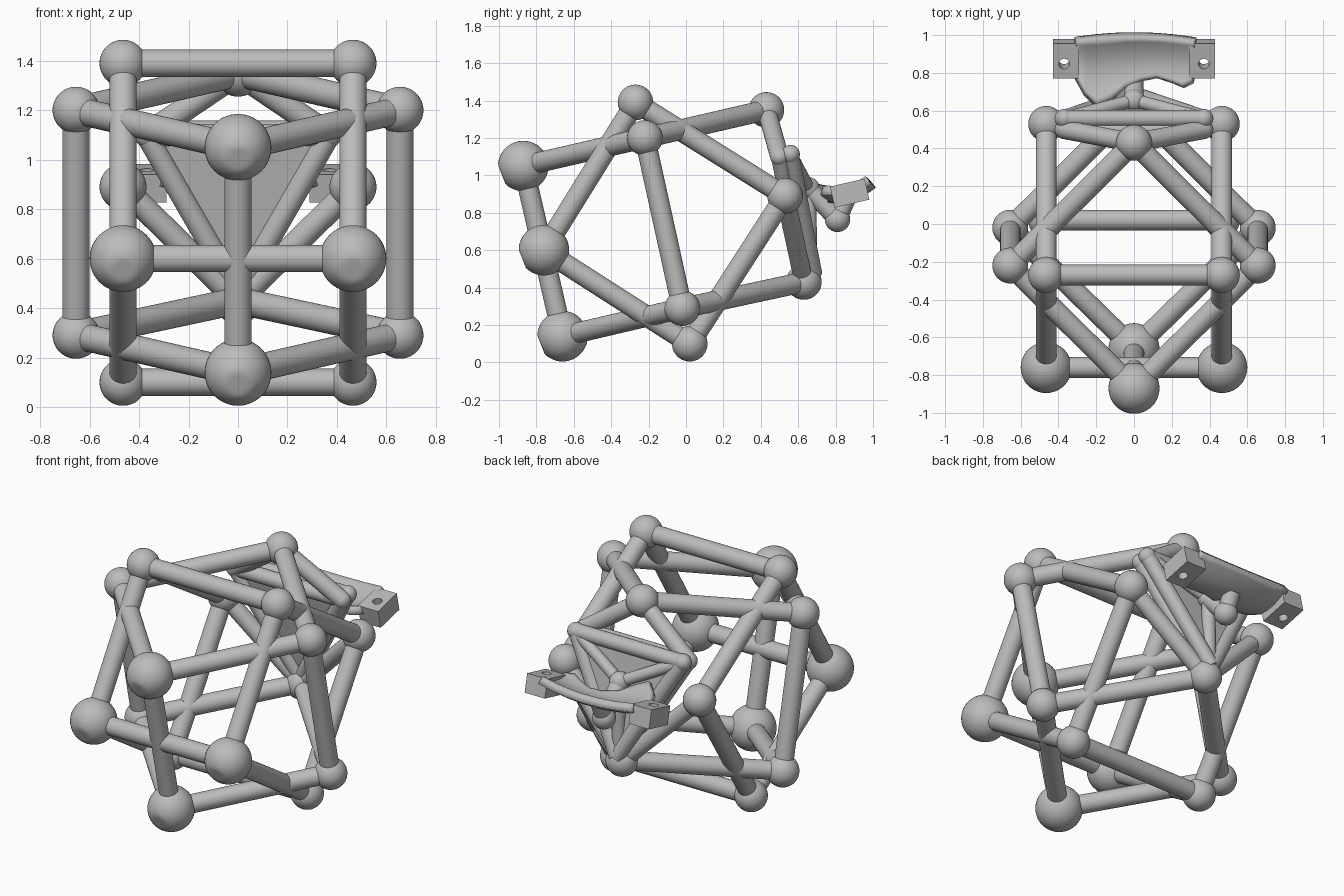
import bpy, bmesh
from math import radians
from mathutils import Vector

if "Cube" in bpy.data.objects:
    bpy.data.objects.remove(bpy.data.objects["Cube"], do_unlink=True)

grey = bpy.data.materials.new("plain grey")
grey.use_nodes = True
grey.diffuse_color = (0.5, 0.5, 0.5, 1)
grey.node_tree.nodes["Principled BSDF"].inputs["Base Color"].default_value = (0.5, 0.5, 0.5, 1)


def finish(name, smooth=True):
    ob = bpy.context.object
    ob.name = name
    ob.data.materials.append(grey)
    if smooth:
        bpy.ops.object.shade_smooth_by_angle(angle=radians(40))
    return ob


def bar(name, a, b, r=0.055):
    a, b = Vector(a), Vector(b)
    bpy.ops.mesh.primitive_cylinder_add(vertices=32, radius=r, depth=(b - a).length, location=(a + b) / 2)
    bpy.context.object.rotation_euler = (b - a).to_track_quat('Z', 'Y').to_euler()
    return finish(name)


def ball(name, p, r=0.095):
    bpy.ops.mesh.primitive_uv_sphere_add(segments=40, ring_count=24, radius=r, location=p)
    return finish(name)


def mesh_object(name, bm, smooth=False):
    me = bpy.data.meshes.new(name)
    bmesh.ops.recalc_face_normals(bm, faces=bm.faces)
    bm.to_mesh(me)
    bm.free()
    ob = bpy.data.objects.new(name, me)
    bpy.context.collection.objects.link(ob)
    bpy.ops.object.select_all(action='DESELECT')
    ob.select_set(True)
    bpy.context.view_layer.objects.active = ob
    return finish(name, smooth)


# Two interlocked tilted cube frames
front_top, front_low = (0, -0.87, 1.05), (0, -0.66, 0.14)
back_top, back_low = (0, 0.43, 1.35), (0, 0.63, 0.43)
side_top, side_low = (0.655, -0.22, 1.2), (0.655, -0.02, 0.29)
ring = [(0.465, -0.76, 0.6), (0.465, -0.27, 1.39), (0.465, 0.53, 0.89), (0.465, 0.02, 0.1)]


def flip(p):
    return (-p[0], p[1], p[2])


bar("front_upright", front_top, front_low)
for side, f in (("left", lambda p: p), ("right", flip)):
    bar(side + "_upright", f(side_top), f(side_low))
    for level, a, m, b in (("upper", front_top, side_top, back_top), ("lower", front_low, side_low, back_low)):
        bar(f"{side}_{level}_front_bar", a, f(m))
        bar(f"{side}_{level}_back_bar", f(m), b)
    for i in range(4):
        bar(f"{side}_ring_bar", f(ring[i]), f(ring[(i + 1) % 4]))
        ball(f"{side}_ring_joint", f(ring[i]), 0.135 if i == 0 else 0.095)
    ball(side + "_top_joint", f(side_top))
    ball(side + "_low_joint", f(side_low))
for i in (0, 1, 3):
    bar("cross_bar", ring[i], flip(ring[i]))
for p, r in ((front_top, 0.135), (front_low, 0.135), (back_top, 0.095), (back_low, 0.095)):
    ball("centre_joint", p, r)

# Worn flats on the large front joints
cut = Vector((0, -0.93, -0.37)).normalized()
for ob in bpy.data.objects:
    if "joint" in ob.name and ob.dimensions.x > 0.25:
        for v in ob.data.vertices:
            over = v.co.dot(cut) - 0.124
            if over > 0:
                v.co -= cut * over

# Triangular back mount: two tiers of bars around a solid panel
corner = (0.37, 0.5, 1.1)
out = Vector((0, 0.977, 0.213))
tip = Vector((0, 0.625, 0.46))
hub = (0, 0.655, 0.93)
for side, f in (("left", lambda p: p), ("right", flip)):
    c = Vector(f(corner))
    bar(side + "_mount_brace", back_top, c, 0.05)
    bar(side + "_mount_stay", f(ring[2]), back_low, 0.05)
    for k in (0, 0.06):
        bar(side + "_mount_bar", c + out * k, tip + out * k, 0.045)
        ball(side + "_mount_corner", c + out * k, 0.05)
    bar(side + "_hub_strut", c + out * 0.06, hub, 0.035)
for k in (0, 0.06):
    bar("mount_top_bar", Vector(corner) + out * k, Vector(flip(corner)) + out * k, 0.045)
bar("hub_low_strut", hub, tip + out * 0.04, 0.04)

bm = bmesh.new()
tri = [Vector(corner), Vector(flip(corner)), tip]
lo = [bm.verts.new(p - out * 0.01) for p in tri]
hi = [bm.verts.new(p + out * 0.08) for p in tri]
bm.faces.new(lo)
bm.faces.new(hi)
for i in range(3):
    j = (i + 1) % 3
    bm.faces.new((lo[i], lo[j], hi[j], hi[i]))
mesh_object("mount_panel", bm)

# Arm that carries the pad
elbow = (0, 0.81, 0.765)
ball("arm_hub", hub, 0.06)
bar("arm", hub, elbow, 0.05)
ball("arm_elbow", elbow, 0.068)
bar("pad_post", elbow, (0, 0.86, 0.88), 0.05)

# Dished pad with an uneven front edge
edge = [(-0.31, 0.78), (-0.26, 0.69), (-0.2, 0.63), (-0.12, 0.66), (-0.05, 0.72), (0.04, 0.76),
        (0.12, 0.775), (0.2, 0.75), (0.26, 0.725), (0.31, 0.75), (0.325, 0.82)]
bm = bmesh.new()
rows = []
steps = 12
for x, y0 in edge:
    y1 = 1.0 - 0.25 * x * x
    row = []
    for i in range(steps + 1):
        y = y0 + (y1 - y0) * i / steps
        z = 0.875 + 2.2 * (y - 0.81) ** 2 + 0.4 * x * x
        row.append(bm.verts.new((x, y, z)))
    rows.append(row)
for a, b in zip(rows, rows[1:]):
    for i in range(steps):
        bm.faces.new((a[i], b[i], b[i + 1], a[i + 1]))
pad = mesh_object("pad", bm, True)
mod = pad.modifiers.new("thickness", 'SOLIDIFY')
mod.thickness = 0.05
mod.offset = 0

# End tabs, each with a bolt hole
for side, s in (("left", 1), ("right", -1)):
    spot = (s * 0.36, 0.875, 0.905)
    tilt = (radians(13), 0, 0)
    bpy.ops.mesh.primitive_cylinder_add(vertices=24, radius=0.028, depth=0.4, location=(s * 0.37, 0.86, 0.905), rotation=tilt)
    cutter = bpy.context.object
    bpy.ops.mesh.primitive_cube_add(size=1, location=spot, rotation=tilt)
    tab = bpy.context.object
    tab.scale = (0.14, 0.19, 0.115)
    hole = tab.modifiers.new("hole", 'BOOLEAN')
    hole.operation = 'DIFFERENCE'
    hole.object = cutter
    bpy.ops.object.modifier_apply(modifier="hole")
    finish(side + "_tab", False)
    bpy.data.objects.remove(cutter, do_unlink=True)
